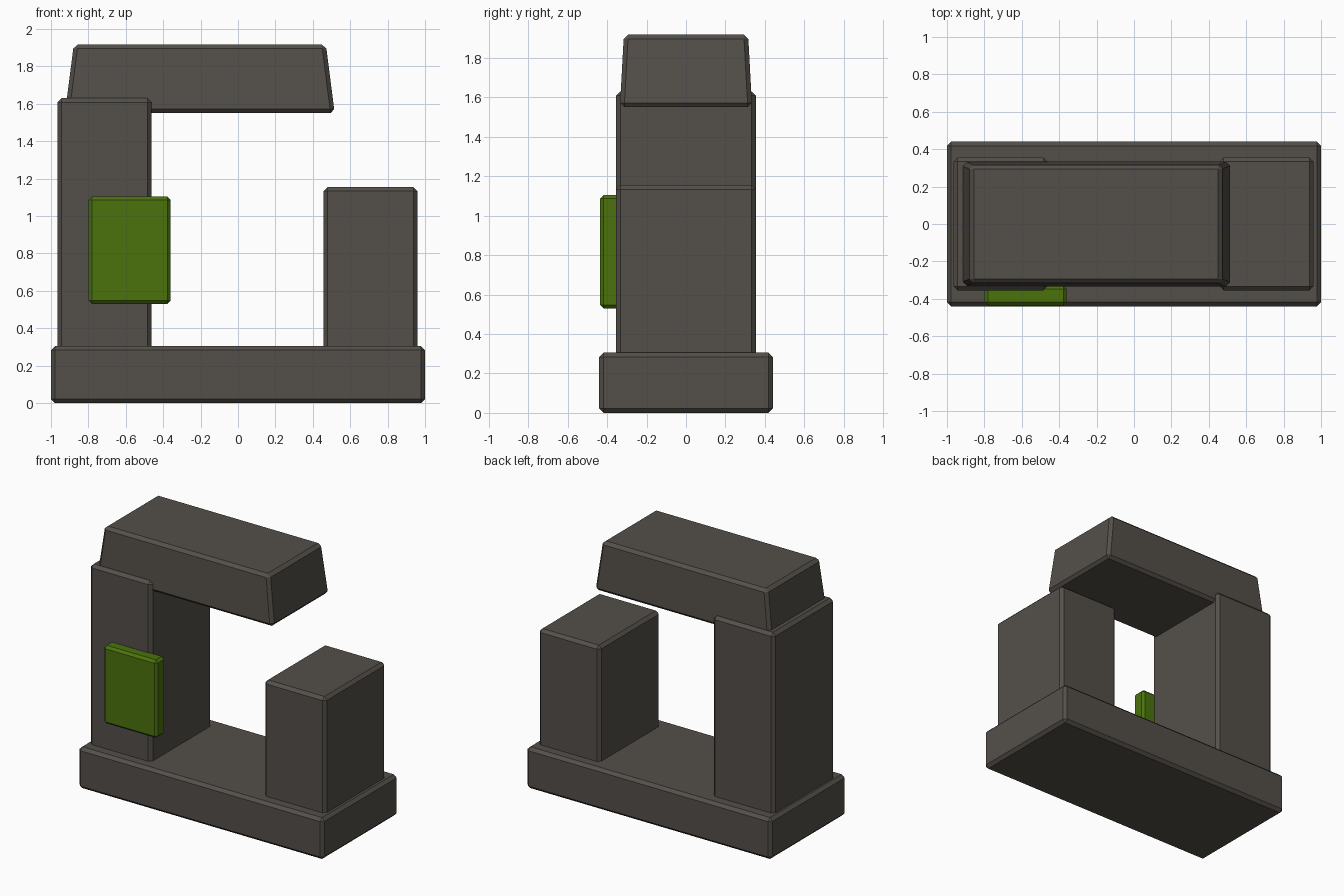
import bpy
import bmesh

if "Cube" in bpy.data.objects:
    bpy.data.objects.remove(bpy.data.objects["Cube"], do_unlink=True)


def make_material(name, color):
    mat = bpy.data.materials.new(name)
    mat.use_nodes = True
    mat.diffuse_color = color
    mat.node_tree.nodes["Principled BSDF"].inputs["Base Color"].default_value = color
    return mat


stone = make_material("dark stone", (0.088, 0.078, 0.067, 1))
green = make_material("moss green", (0.07, 0.17, 0.004, 1))


def block(name, low, high, mat, taper=(0, 0), chamfer=0.022):
    """Chamfered block between two corners; taper pulls in each top side."""
    mesh = bpy.data.meshes.new(name)
    bm = bmesh.new()
    bmesh.ops.create_cube(bm, size=1)
    for v in bm.verts:
        is_top = v.co.z > 0
        for i in range(3):
            side = 1 if v.co[i] > 0 else -1
            v.co[i] = high[i] if side > 0 else low[i]
            if is_top and i < 2:
                v.co[i] -= side * taper[i]
    bmesh.ops.bevel(bm, geom=bm.edges[:], offset=chamfer, segments=1,
                    profile=0.5, affect='EDGES')
    bmesh.ops.recalc_face_normals(bm, faces=bm.faces[:])
    bm.to_mesh(mesh)
    bm.free()
    mesh.materials.append(mat)
    obj = bpy.data.objects.new(name, mesh)
    bpy.context.collection.objects.link(obj)
    return obj


# Base slab
block("base_slab", (-1, -0.44, 0), (1, 0.44, 0.305), stone)

# Tall and short posts standing in the slab
block("tall_post", (-0.965, -0.355, 0.2), (-0.462, 0.355, 1.63), stone)
block("short_post", (0.457, -0.355, 0.2), (0.96, 0.355, 1.155), stone)

# Tapered capstone overhanging the gap
block("capstone", (-0.925, -0.335, 1.55), (0.517, 0.335, 1.917), stone,
      taper=(0.047, 0.02))

# Green panel set into the front of the tall post
block("green_panel", (-0.798, -0.435, 0.53), (-0.36, -0.33, 1.105), green,
      chamfer=0.018)
